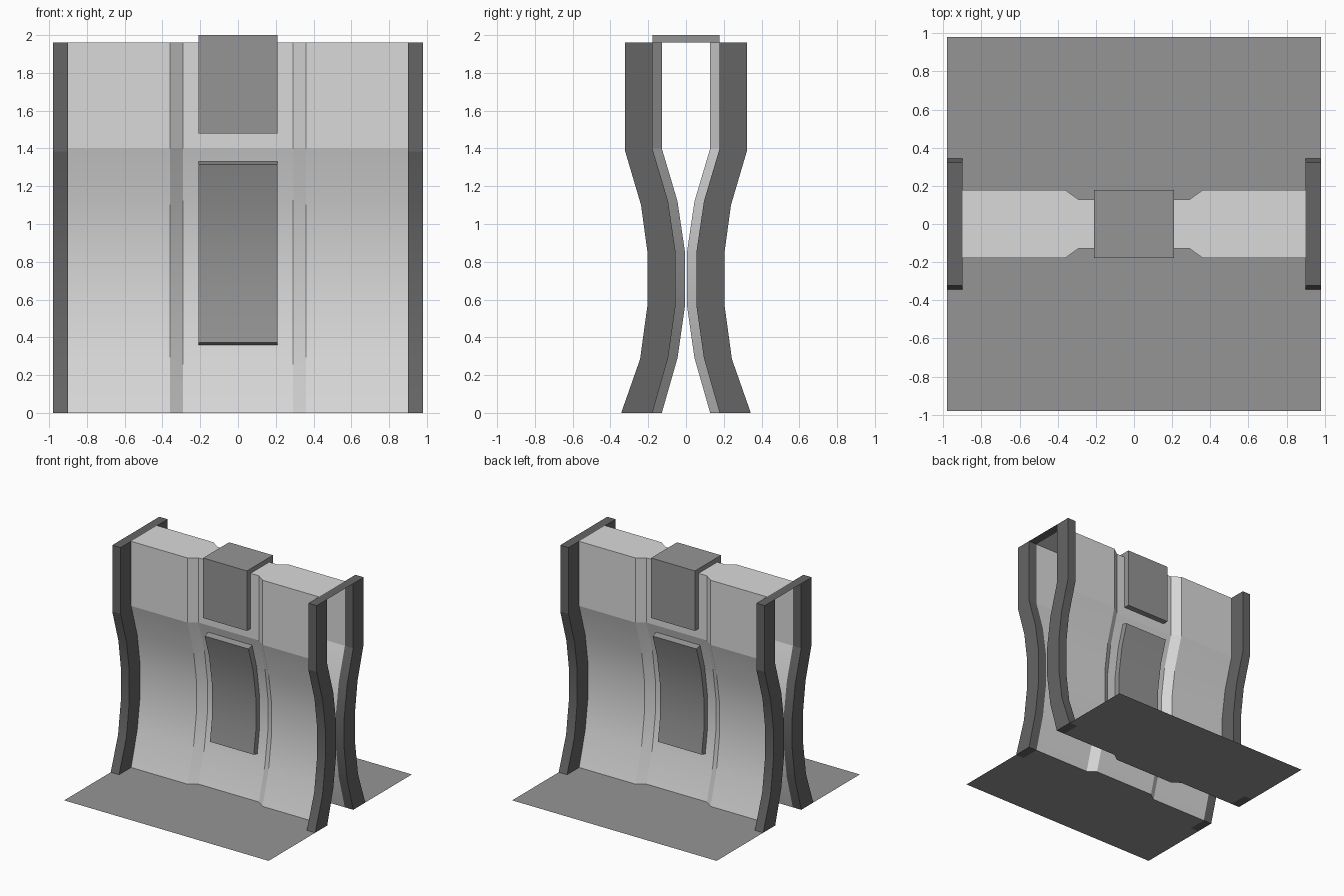
import bpy, bmesh, math

if "Cube" in bpy.data.objects:
    bpy.data.objects.remove(bpy.data.objects["Cube"])

def material(name, v):
    m = bpy.data.materials.new(name)
    m.diffuse_color = (v, v, v, 1)
    m.use_nodes = True
    m.node_tree.nodes["Principled BSDF"].inputs["Base Color"].default_value = m.diffuse_color
    return m

LIGHT = material("light grey", 0.70)
MID = material("mid grey", 0.30)
DARK = material("dark grey", 0.13)

# Wall profile (distance from centre plane, height) and outer edge of the end frames
WALL = [(0.178, 0), (0.095, 0.29), (0.055, 0.57), (0.055, 0.85),
        (0.095, 1.12), (0.178, 1.40), (0.178, 1.96)]
RIM = [(0.343, 0), (0.243, 0.285), (0.204, 0.57), (0.204, 0.85),
       (0.238, 1.10), (0.322, 1.385), (0.322, 1.96)]
RECESS = 0.05
COLUMNS = [(-0.9, 0), (-0.36, 0), (-0.29, RECESS), (0.29, RECESS), (0.36, 0), (0.9, 0)]

def finish(name, bm, mat, recalc=True):
    bmesh.ops.remove_doubles(bm, verts=bm.verts, dist=1e-5)
    if recalc:
        bmesh.ops.recalc_face_normals(bm, faces=bm.faces)
    me = bpy.data.meshes.new(name)
    bm.to_mesh(me)
    bm.free()
    me.materials.append(mat)
    ob = bpy.data.objects.new(name, me)
    bpy.context.collection.objects.link(ob)
    bpy.context.view_layer.objects.active = ob
    ob.select_set(True)
    bpy.ops.object.shade_smooth_by_angle(angle=math.radians(13))
    ob.select_set(False)
    return ob

def face(bm, pts):
    return bm.faces.new([bm.verts.new(p) for p in pts])

def ribbon(bm, inner, outer, x0, x1, side):
    """Solid strip between two matching (y, z) paths, from x0 to x1."""
    rings = [[bm.verts.new((x, side * y, z)) for x, (y, z) in
              ((x0, i), (x1, i), (x1, o), (x0, o))] for i, o in zip(inner, outer)]
    for a, b in zip(rings, rings[1:]):
        for k in range(4):
            n = (k + 1) % 4
            bm.faces.new((a[k], a[n], b[n], b[k]))
    bm.faces.new(rings[0])
    bm.faces.new(rings[-1])

def wall_y(z):
    """Wall distance from the centre plane at height z."""
    for (y0, z0), (y1, z1) in zip(WALL, WALL[1:]):
        if z <= z1:
            return y0 + (y1 - y0) * (z - z0) / (z1 - z0)
    return WALL[-1][0]

# Pinched hollow wall: both skins with a recessed central channel, plus flat cap
bm = bmesh.new()
for (xa, ra), (xb, rb) in zip(COLUMNS, COLUMNS[1:]):
    for s in (-1, 1):
        for (y0, z0), (y1, z1) in zip(WALL, WALL[1:]):
            q = [(xa, s * (y0 - ra), z0), (xb, s * (y0 - rb), z0),
                 (xb, s * (y1 - rb), z1), (xa, s * (y1 - ra), z1)]
            face(bm, q if s < 0 else q[::-1])
    ya, yb, z = WALL[-1][0] - ra, WALL[-1][0] - rb, WALL[-1][1]
    face(bm, [(xa, -ya, z), (xb, -yb, z), (xb, yb, z), (xa, ya, z)])
finish("pinched_wall", bm, LIGHT, False)

# End frames with a flat top bar
for name, x0, x1 in (("left_end_frame", -0.98, -0.9), ("right_end_frame", 0.9, 0.98)):
    bm = bmesh.new()
    for s in (-1, 1):
        ribbon(bm, WALL, RIM, x0, x1, s)
    y, z = WALL[-1]
    face(bm, [(x0, -y, z), (x1, -y, z), (x1, y, z), (x0, y, z)])
    finish(name, bm, DARK)

# Floor plates, cut around the wall and frame feet
for name, s in (("front_floor", -1), ("back_floor", 1)):
    bm = bmesh.new()
    foot, rim = WALL[0][0], RIM[0][0]
    pts = [(-0.98, 0.98), (-0.98, rim), (-0.9, rim)]
    pts += [(x, foot - r) for x, r in COLUMNS]
    pts += [(0.9, rim), (0.98, rim), (0.98, 0.98)]
    q = [(x, s * y, 0) for x, y in pts]
    face(bm, q if s > 0 else q[::-1])
    finish(name, bm, MID, False)

# Curved centre panels lying in the recess
heights = [0.36, 0.57, 0.85, 1.12, 1.33]
shift = [0.012, 0.006, 0, -0.006, -0.014]
for name, s in (("front_panel", -1), ("back_panel", 1)):
    bm = bmesh.new()
    inner = [(wall_y(z) - RECESS, z) for z in heights]
    outer = [(wall_y(z), z + d) for z, d in zip(heights, shift)]
    ribbon(bm, inner, outer, -0.21, 0.21, s)
    finish(name, bm, MID)

# Saddle clamped over the top: front leg, bridge and back leg
bm = bmesh.new()
yi, yo = 0.128, 0.178
inner = [(-yi, 1.48), (-yi, 1.96), (yi, 1.96), (yi, 1.48)]
outer = [(-yo, 1.48), (-yo, 2.0), (yo, 2.0), (yo, 1.48)]
ribbon(bm, inner, outer, -0.21, 0.21, 1)
finish("top_saddle", bm, MID)
